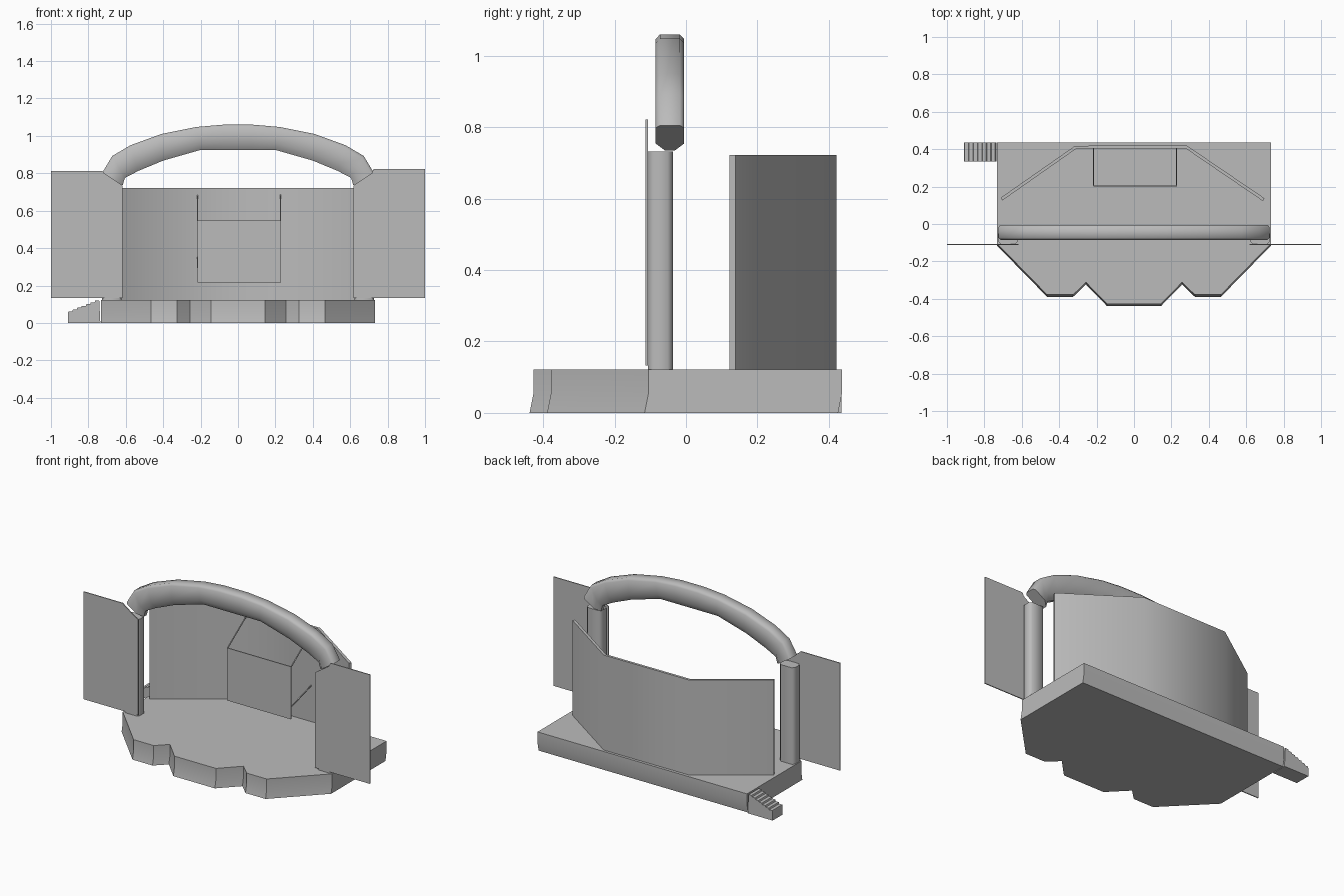
import bpy, bmesh, math
from mathutils import Vector

if "Cube" in bpy.data.objects:
    bpy.data.objects.remove(bpy.data.objects["Cube"])

grey = bpy.data.materials.new("plain grey")
grey.diffuse_color = (0.5, 0.5, 0.5, 1)
grey.use_nodes = True
grey.node_tree.nodes["Principled BSDF"].inputs["Base Color"].default_value = grey.diffuse_color


def loft(name, rings, angle=40):
    """Skin closed rings of points into a capped solid."""
    bm = bmesh.new()
    vs = [[bm.verts.new(p) for p in r] for r in rings]
    n = len(vs[0])
    for a, b in zip(vs, vs[1:]):
        for i in range(n):
            j = (i + 1) % n
            bm.faces.new((a[i], a[j], b[j], b[i]))
    bm.faces.new(vs[0][::-1])
    bm.faces.new(vs[-1])
    bmesh.ops.recalc_face_normals(bm, faces=bm.faces)
    me = bpy.data.meshes.new(name)
    bm.to_mesh(me)
    bm.free()
    ob = bpy.data.objects.new(name, me)
    bpy.context.collection.objects.link(ob)
    me.materials.append(grey)
    bpy.ops.object.select_all(action='DESELECT')
    ob.select_set(True)
    bpy.context.view_layer.objects.active = ob
    bpy.ops.object.shade_smooth_by_angle(angle=math.radians(angle))
    return ob


def slab_z(name, pts, z0, z1, angle=40):
    return loft(name, [[(x, y, z) for x, y in pts] for z in (z0, z1)], angle)


def slab_y(name, pts, y0, y1):
    return loft(name, [[(x, y, z) for x, z in pts] for y in (y0, y1)])


# stage floor with three faceted lobes along the front
half = [(0.145, -0.427), (0.257, -0.312), (0.325, -0.378), (0.465, -0.378),
        (0.732, -0.105), (0.732, 0.437)]
outline = half + [(-x, y) for x, y in reversed(half)]
loft("stage_floor", [[(x, y + dy, z) for x, y in outline]
                     for z, dy in ((0, -0.011), (0.055, 0), (0.122, 0))])

# folded back wall
t = 0.016
wall = [(-0.705, 0.125), (-0.31, 0.402), (0.275, 0.405), (0.69, 0.122),
        (0.697, 0.122 + t), (0.28, 0.405 + t), (-0.315, 0.402 + t), (-0.712, 0.125 + t)]
slab_z("back_wall", wall, 0.12, 0.722, 50)

# hanging screen and its thin struts
slab_y("screen", [(-0.217, 0.215), (0.23, 0.215), (0.23, 0.547), (-0.217, 0.547)], 0.2, 0.206)
for i, x in enumerate((-0.217, 0.227)):
    for part, za, zb in (("upper", 0.542, 0.685), ("lower", 0.29, 0.35)):
        rings = [[(x + a, y, z + b) for a, b in ((-.003, -.003), (.003, -.003), (.003, .003), (-.003, .003))]
                 for y, z in ((0.203, za), (0.408, zb))]
        loft(f"screen_strut_{part}_{i}", rings)

# posts and thin side panels
for side, s, top in (("left", -1, 0.812), ("right", 1, 0.822)):
    c = 0.014
    x0, x1, y0, y1 = 0.622, 0.727, -0.107, -0.037
    post = [(x0 + c, y0), (x1 - c, y0), (x1, y0 + c), (x1, y1 - c),
            (x1 - c, y1), (x0 + c, y1), (x0, y1 - c), (x0, y0 + c)]
    slab_z(side + "_post", [(s * x, y) for x, y in post], 0.12, 0.732, 50)
    panel = [(0.618, 0.133), (1.0, 0.133), (1.0, top), (0.725, top), (0.715, 0.8), (0.618, 0.735)]
    slab_y(side + "_panel", [(s * x, z) for x, z in panel], -0.113, -0.107)

# overhead arch: wide flat outer side, chamfered inner side
outer = [(0.725, 0.805), (0.672, 0.893), (0.575, 0.95), (0.41, 1.01), (0.22, 1.048), (0.08, 1.06)]
inner = [(0.617, 0.735), (0.605, 0.775), (0.535, 0.812), (0.4, 0.868), (0.2, 0.925), (0.07, 0.925)]
pairs = list(zip(outer, inner))
pairs = [((-a, b), (-c, d)) for (a, b), (c, d) in pairs] + pairs[::-1]
rings = []
for o, n in pairs:
    o, n = Vector(o), Vector(n)
    ring = []
    for f, w in ((0, 0.028), (0.1, 0.04), (0.72, 0.04), (1, 0.014)):
        ring.append((f, w))
    ring += [(f, -w) for f, w in reversed(ring)]
    rings.append([(o.lerp(n, f).x, -0.045 + w, o.lerp(n, f).y) for f, w in ring])
loft("overhead_arch", rings, 50)

# side steps
n, xa, xb, za, zb = 7, -0.91, -0.742, 0.062, 0.12
steps = [(xb + 0.006, 0), (xa, 0), (xa, 0.05)]
w = (xb - xa) / n
for i in range(n):
    z = za + (zb - za) * i / (n - 1)
    steps += [(xa + i * w + 0.003, z), (xa + (i + 1) * w, z)]
slab_y("side_steps", steps, 0.335, 0.435)
